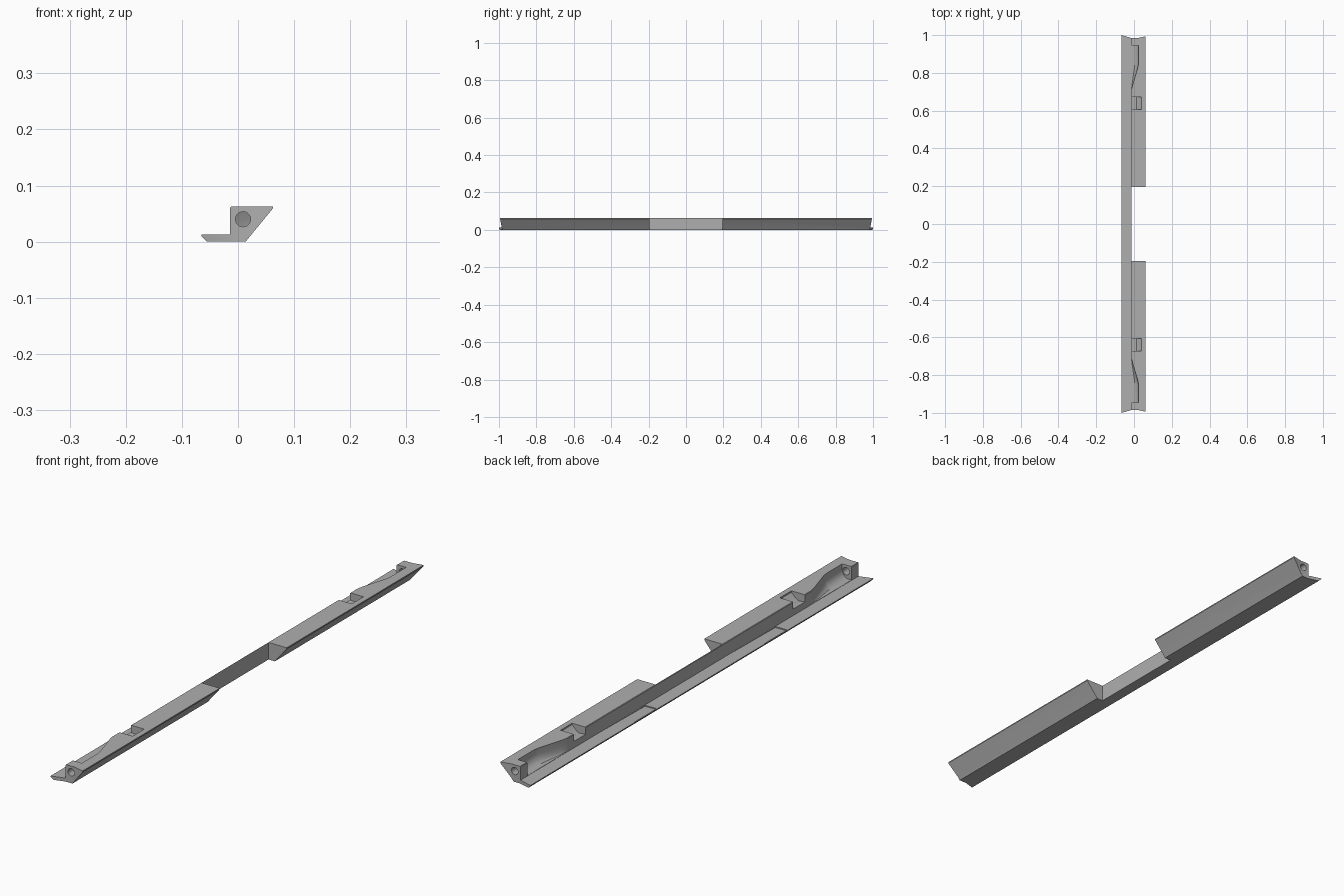
import bpy, bmesh, math

cube = bpy.data.objects.get("Cube")
if cube:
    bpy.data.objects.remove(cube, do_unlink=True)

grey = bpy.data.materials.new("light_grey")
grey.use_nodes = True
colour = (0.43, 0.43, 0.43, 1)
grey.diffuse_color = colour
grey.node_tree.nodes["Principled BSDF"].inputs["Base Color"].default_value = colour


def loft(name, rings):
    """Closed solid through rings with equal point counts."""
    bm = bmesh.new()
    loops = [[bm.verts.new(p) for p in ring] for ring in rings]
    n = len(loops[0])
    for a, b in zip(loops, loops[1:]):
        for i in range(n):
            j = (i + 1) % n
            bm.faces.new((a[i], a[j], b[j], b[i]))
    bm.faces.new(loops[0])
    bm.faces.new(loops[-1])
    bmesh.ops.recalc_face_normals(bm, faces=bm.faces)
    mesh = bpy.data.meshes.new(name)
    bm.to_mesh(mesh)
    bm.free()
    mesh.materials.append(grey)
    obj = bpy.data.objects.new(name, mesh)
    bpy.context.collection.objects.link(obj)
    return obj


def along_y(name, profile, y0, y1):
    return loft(name, [[(x, y, z) for x, z in profile] for y in (y0, y1)])


def cut(target, cutter):
    mod = target.modifiers.new("cut", 'BOOLEAN')
    mod.operation = 'DIFFERENCE'
    mod.solver = 'EXACT'
    mod.object = cutter
    bpy.context.view_layer.objects.active = target
    bpy.ops.object.modifier_apply(modifier=mod.name)
    bpy.data.objects.remove(cutter, do_unlink=True)


# Rail: thin flange on the right, slanted body on the left
wall, top, flange = -0.014, 0.063, 0.0125
section = [(-0.065, flange), (-0.065, 0.010), (-0.055, 0), (0.014, 0),
           (0.016, 0.003), (0.062, 0.059), (0.062, top),
           (wall + 0.002, top), (wall, top - 0.002), (wall, flange)]
rail = along_y("rail", section, -1, 1)

# Middle gap, leaving only a thin upright web
gap = [(-0.012, -0.1), (0.1, -0.1), (0.1, 0.1), (-0.012, 0.1)]
cut(rail, along_y("gap_cutter", gap, -0.195, 0.195))

pocket = [(-0.022, 0.08), (-0.022, 0.0135), (0.004, 0.0135), (0.012, 0.018),
          (0.018, 0.025), (0.022, 0.033), (0.024, 0.042), (0.024, 0.08)]
notch = [(-0.03, 0.08), (-0.03, 0.038), (0.012, 0.034), (0.023, 0.040),
         (0.041, 0.058), (0.041, 0.08)]

for s in (1, -1):
    # Hollowed end faces
    plan = [(-0.066, 1.0), (wall, 0.985), (0.022, 0.985), (0.063, 0.994),
            (0.1, 1.1), (-0.1, 1.1)]
    cut(rail, loft("end_cutter", [[(x, s * y, z) for x, y in plan]
                                  for z in (-0.1, 0.1)]))

    # Tapered pocket open to the flange side
    rings = []
    for y, depth in ((0.71, 0.0), (0.735, 0.15), (0.83, 0.9),
                     (0.85, 1.0), (0.945, 1.0)):
        rings.append([(x if x < wall else wall + 0.0003 + (x - wall) * max(depth, 0.01),
                       s * y, z) for x, z in pocket])
    cut(rail, loft("pocket_cutter", rings))

    # Small catch notch in the top edge
    cut(rail, along_y("notch_cutter", notch, s * 0.605, s * 0.673))

    # Round hole through the end block
    ring = [(0.009 + 0.0135 * math.cos(a), 0.040 + 0.0135 * math.sin(a))
            for a in (math.tau * i / 24 for i in range(24))]
    cut(rail, along_y("hole_cutter", ring, s * 0.93, s * 1.05))

# Shallow ramped recesses in the flange
for start, end in ((0.525, 0.26), (-0.23, -0.50)):
    ramp = [(start, flange), (end, 0.0085), (end, 0.03), (start, 0.03)]
    cut(rail, loft("ramp_cutter", [[(x, y, z) for y, z in ramp]
                                   for x in (-0.061, wall - 0.0005)]))

# Smooth hole and pocket, crisp edges elsewhere
for obj in bpy.context.selected_objects:
    obj.select_set(False)
rail.select_set(True)
bpy.context.view_layer.objects.active = rail
bpy.ops.object.shade_smooth_by_angle(angle=math.radians(28))
